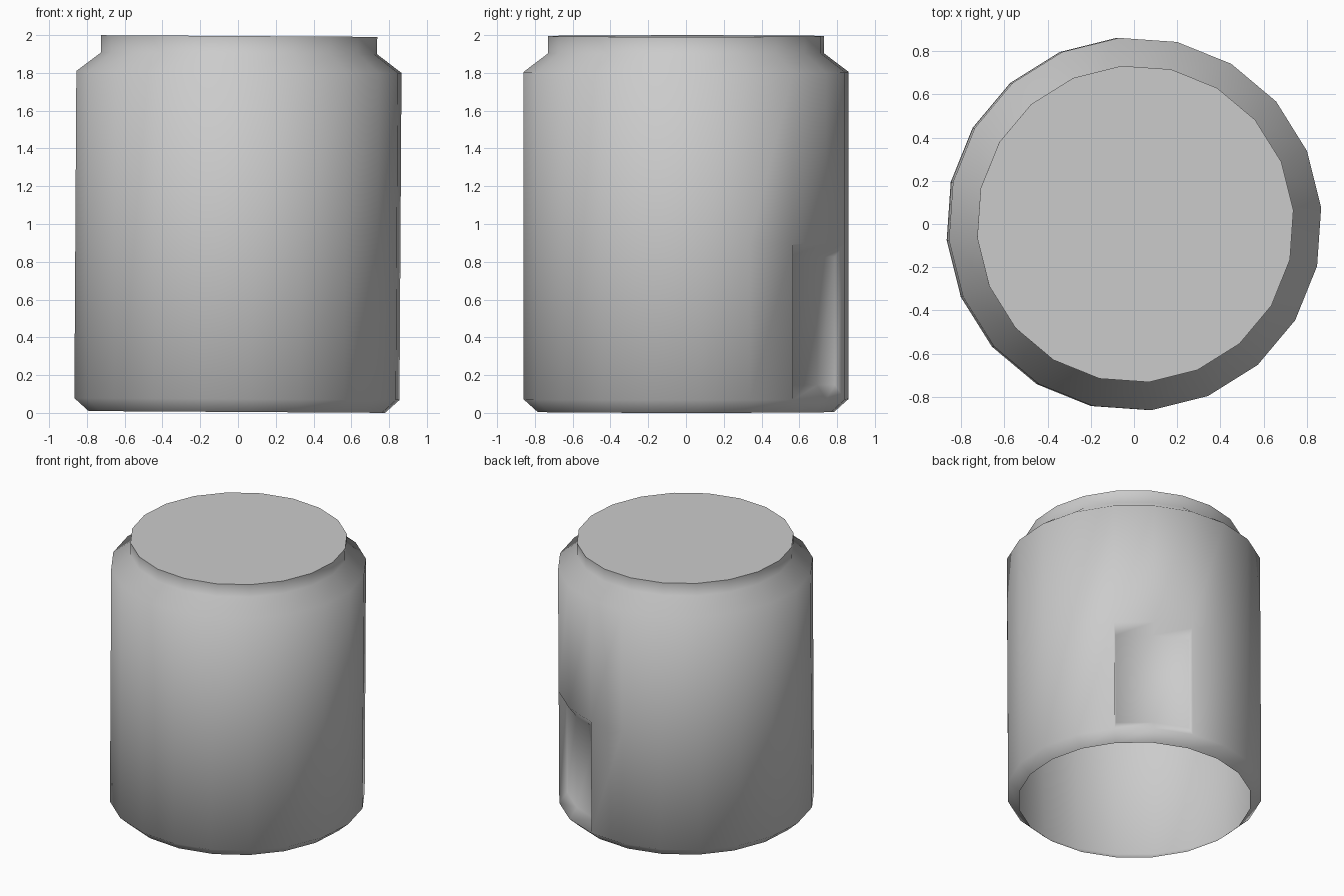
import bpy, bmesh
from math import cos, sin, radians
from mathutils import Matrix

if "Cube" in bpy.data.objects:
    bpy.data.objects.remove(bpy.data.objects["Cube"])

SIDES, OFFSET = 20, 5.0
POCKET = (2, 3)          # facets carrying the recessed panel
WALL_BAND = 1            # band between z 0.075 and 0.90

# (radius, height) from the open base up to the flat lid
profile = [(0.788, 0.005), (0.864, 0.073), (0.864, 0.90),
           (0.864, 1.805), (0.734, 1.903), (0.734, 1.995)]


def point(bm, r, j, z):
    a = radians(OFFSET + j * 360 / SIDES)
    return bm.verts.new((r * cos(a), r * sin(a), z))


bm = bmesh.new()

# shell: stacked rings, open underneath
rings = [[point(bm, r, j, z) for j in range(SIDES)] for r, z in profile]
for i in range(len(rings) - 1):
    lo, hi = rings[i], rings[i + 1]
    for j in range(SIDES):
        if i == WALL_BAND and j in POCKET:
            continue
        k = (j + 1) % SIDES
        bm.faces.new((lo[j], lo[k], hi[k], hi[j]))
lid = bm.faces.new(rings[-1])

# recessed panel across two facets, with sloping top and bottom
cols = range(POCKET[0], POCKET[-1] + 2)
in_lo = [point(bm, 0.81, j, 0.15) for j in cols]
in_hi = [point(bm, 0.81, j, 0.828) for j in cols]
out_lo = [rings[WALL_BAND][j] for j in cols]
out_hi = [rings[WALL_BAND + 1][j] for j in cols]
for a, b in ((out_lo, in_lo), (in_lo, in_hi), (in_hi, out_hi)):
    for n in range(len(cols) - 1):
        bm.faces.new((a[n], a[n + 1], b[n + 1], b[n]))
bm.faces.new((out_lo[0], in_lo[0], in_hi[0], out_hi[0]))
bm.faces.new((out_hi[-1], in_hi[-1], in_lo[-1], out_lo[-1]))

# smooth shading: sharp folds except the soft shoulder ring
for f in bm.faces:
    f.smooth = f is not lid
shoulder = set(rings[3])
for e in bm.edges:
    soft = e.verts[0] in shoulder and e.verts[1] in shoulder
    e.smooth = soft or e.calc_face_angle(0) < radians(30)

# slight lean towards +x
lean = Matrix.Translation((0, 0, 1)) @ Matrix.Rotation(radians(0.35), 4, 'Y') @ Matrix.Translation((0, 0, -1))
bm.transform(lean)

mesh = bpy.data.meshes.new("canister_body")
bm.to_mesh(mesh)
bm.free()
bpy.context.collection.objects.link(bpy.data.objects.new("canister_body", mesh))
